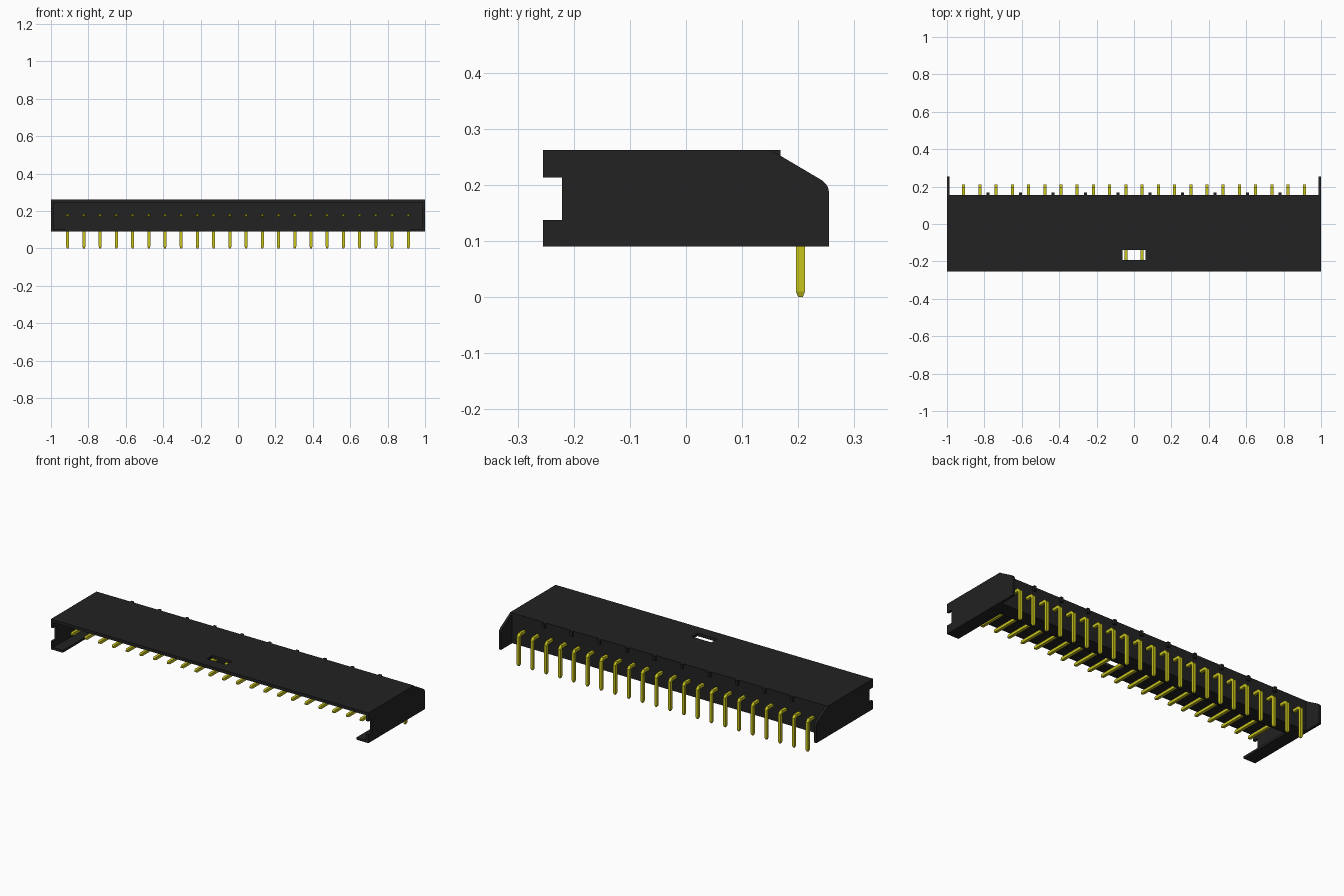
import bpy
import bmesh

if "Cube" in bpy.data.objects:
    bpy.data.objects.remove(bpy.data.objects["Cube"], do_unlink=True)


def material(name, rgb):
    mat = bpy.data.materials.new(name)
    mat.use_nodes = True
    mat.diffuse_color = (*rgb, 1)
    mat.node_tree.nodes["Principled BSDF"].inputs["Base Color"].default_value = (*rgb, 1)
    return mat


BLACK = material("black plastic", (0.016, 0.016, 0.016))
YELLOW = material("yellow metal", (0.58, 0.55, 0.012))


def finish(name, bm, mat):
    bmesh.ops.recalc_face_normals(bm, faces=bm.faces)
    mesh = bpy.data.meshes.new(name)
    bm.to_mesh(mesh)
    bm.free()
    mesh.materials.append(mat)
    obj = bpy.data.objects.new(name, mesh)
    bpy.context.collection.objects.link(obj)
    return obj


def extrude_profile(name, points, x0, x1, mat):
    """Extrude a (y, z) outline along x."""
    bm = bmesh.new()
    face = bm.faces.new([bm.verts.new((x0, y, z)) for y, z in points])
    out = bmesh.ops.extrude_face_region(bm, geom=[face])
    moved = [v for v in out["geom"] if isinstance(v, bmesh.types.BMVert)]
    bmesh.ops.translate(bm, verts=moved, vec=(x1 - x0, 0, 0))
    return finish(name, bm, mat)


def box(name, x, y, z, mat):
    outline = [(y[0], z[0]), (y[1], z[0]), (y[1], z[1]), (y[0], z[1])]
    return extrude_profile(name, outline, x[0], x[1], mat)


TOP, BOTTOM, FRONT, BACK = 0.262, 0.09, -0.255, 0.155
BLOCK, INNER = 0.07, 0.986
PITCH, PINS = 0.0867, 22

# Top plate and rear block, with a slot through the plate
shell = extrude_profile("top_and_rear_block", [
    (FRONT, TOP), (BACK, TOP), (BACK, BOTTOM), (BLOCK, BOTTOM),
    (BLOCK, 0.245), (FRONT, 0.245)], -INNER, INNER, BLACK)
cutter = box("slot_cutter", (-0.062, 0.062), (-0.192, -0.14), (0.22, 0.3), BLACK)
cutter.hide_render = True
cutter.hide_set(True)
cutter.display_type = "WIRE"
cut = shell.modifiers.new("slot", "BOOLEAN")
cut.operation = "DIFFERENCE"
cut.solver = "EXACT"
cut.object = cutter

# Notched side walls with sloped rear ears, and the strips along their feet
wall = [(FRONT, BOTTOM), (0.255, BOTTOM), (0.255, 0.187), (0.253, 0.196),
        (0.249, 0.202), (0.243, 0.208), (BACK, 0.26), (BACK, TOP),
        (FRONT, TOP), (FRONT, 0.213), (-0.221, 0.213), (-0.221, 0.138),
        (FRONT, 0.138)]
for side, s in (("left", 1), ("right", -1)):
    extrude_profile(side + "_side_wall", wall, s * INNER, s, BLACK)
    box(side + "_foot_strip", sorted((s * 0.925, s * INNER)),
        (FRONT, BLOCK), (BOTTOM, 0.103), BLACK)

# Small ribs on the top rear edge, between every second pair of pins
for i in range(10):
    x = (2 * i - 9) * PITCH
    box(f"rear_rib_{i + 1}", (x - 0.008, x + 0.008), (BACK, 0.168), (0.235, TOP), BLACK)

# Bent square pin: (lower or inner point, upper or outer point, half width)
H = 0.008
sections = [
    ((-0.2, 0.172), (-0.2, 0.18), H / 2),
    ((-0.19, 0.168), (-0.19, 0.184), H),
    ((0.192, 0.168), (0.196, 0.184), H),
    ((0.196, 0.164), (0.212, 0.168), H),
    ((0.196, 0.01), (0.212, 0.01), H),
    ((0.2, 0), (0.208, 0), H / 2),
]
bm = bmesh.new()
rings = []
for a, b, w in sections:
    rings.append([bm.verts.new((x, *p)) for x, p in ((-w, a), (w, a), (w, b), (-w, b))])
for r0, r1 in zip(rings, rings[1:]):
    for k in range(4):
        n = (k + 1) % 4
        bm.faces.new((r0[k], r0[n], r1[n], r1[k]))
bm.faces.new(rings[0])
bm.faces.new(rings[-1])
pin = finish("pin_1", bm, YELLOW)
for i in range(PINS):
    if i:
        pin = bpy.data.objects.new(f"pin_{i + 1}", pin.data)
        bpy.context.collection.objects.link(pin)
    pin.location.x = (i - (PINS - 1) / 2) * PITCH
